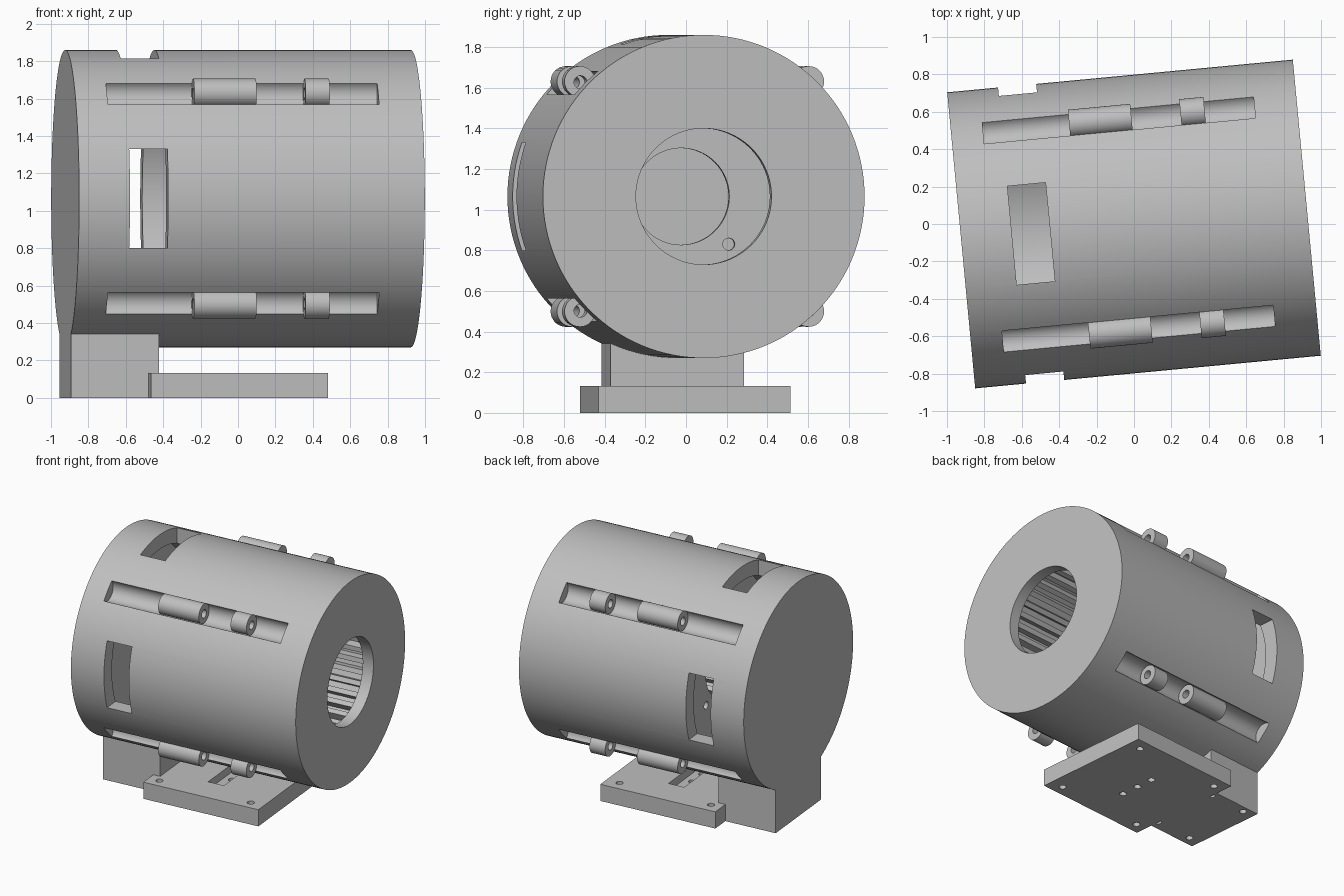
import bpy, bmesh, math
from mathutils import Matrix, Vector

if "Cube" in bpy.data.objects:
    bpy.data.objects.remove(bpy.data.objects["Cube"], do_unlink=True)

AXIS_Z = 1.065
RADIUS = 0.795
HALF = 0.928
YAW = math.radians(5.4)

grey = bpy.data.materials.new("plain grey")
grey.use_nodes = True
grey.diffuse_color = (0.52, 0.52, 0.52, 1)
grey.node_tree.nodes["Principled BSDF"].inputs["Base Color"].default_value = grey.diffuse_color


def finish(name, bm):
    bmesh.ops.recalc_face_normals(bm, faces=bm.faces)
    mesh = bpy.data.meshes.new(name)
    bm.to_mesh(mesh)
    bm.free()
    mesh.materials.append(grey)
    obj = bpy.data.objects.new(name, mesh)
    bpy.context.collection.objects.link(obj)
    return obj


def prism(name, s0, s1, points):
    """Extrude a (y, z) outline along x."""
    bm = bmesh.new()
    face = bm.faces.new([bm.verts.new((s0, y, z)) for y, z in points])
    out = bmesh.ops.extrude_face_region(bm, geom=[face])
    moved = [v for v in out["geom"] if isinstance(v, bmesh.types.BMVert)]
    bmesh.ops.translate(bm, verts=moved, vec=(s1 - s0, 0, 0))
    return finish(name, bm)


def rod(name, s0, s1, r, y=0, z=AXIS_Z, sides=32):
    turn = [2 * math.pi * i / sides for i in range(sides)]
    return prism(name, s0, s1, [(y + r * math.cos(a), z + r * math.sin(a)) for a in turn])


def box(name, x0, x1, y0, y1, z0, z1):
    return prism(name, x0, x1, [(y0, z0), (y1, z0), (y1, z1), (y0, z1)])


def drill(x, y, r, z0, z1):
    bm = bmesh.new()
    bmesh.ops.create_cone(bm, cap_ends=True, segments=20, radius1=r, radius2=r,
                          depth=z1 - z0, matrix=Matrix.Translation((x, y, (z0 + z1) / 2)))
    return finish("drill", bm)


def boolean(obj, tool, operation="DIFFERENCE"):
    mod = obj.modifiers.new("cut", "BOOLEAN")
    mod.operation = operation
    mod.solver = "EXACT"
    mod.object = tool
    bpy.context.view_layer.update()
    graph = bpy.context.evaluated_depsgraph_get()
    mesh = bpy.data.meshes.new_from_object(obj.evaluated_get(graph))
    obj.modifiers.clear()
    obj.data = mesh
    bpy.data.objects.remove(tool, do_unlink=True)


# Drum with end opening, toothed chamber, partition and rear chamber
drum = rod("drum_housing", -HALF, HALF, RADIUS, sides=128)
boolean(drum, rod("rear_chamber", -0.80, -0.30, 0.68, sides=96))
TEETH = 36
outline = []
for i in range(TEETH):
    for part, r in ((0.0, 0.47), (0.45, 0.47), (0.5, 0.53), (0.95, 0.53)):
        a = 2 * math.pi * (i + part) / TEETH
        outline.append((r * math.cos(a), AXIS_Z + r * math.sin(a)))
boolean(drum, prism("toothed_chamber", -0.25, 0.84, outline))
boolean(drum, rod("end_opening", 0.7, 1.1, 0.335, sides=80))
boolean(drum, rod("partition_hole", -0.4, -0.1, 0.238, sides=64))
boolean(drum, rod("bolt_hole", -0.4, -0.1, 0.03, 0.235, 0.83, 20))

# Windows on the front, back and top
boolean(drum, box("side_windows", -0.655, -0.45, -1, 1, AXIS_Z - 0.265, AXIS_Z + 0.265))
boolean(drum, box("top_window", -0.655, -0.45, -0.265, 0.265, AXIS_Z, 2))

# Hinge grooves and knuckles at the four diagonals
knuckles = []
for sy, side in ((-1, "front"), (1, "back")):
    for sz, level in ((-1, "lower"), (1, "upper")):
        offset = 0.5625
        y, z = sy * offset, AXIS_Z + sz * offset
        boolean(drum, rod("groove", -0.757, 0.70, 0.081, y, z))
        for size, s0, s1 in (("long", -0.295, 0.04), ("short", 0.303, 0.433)):
            knuckle = rod(f"{side}_{level}_{size}_knuckle", s0, s1, 0.076,
                          y + sy * 0.003, z + sz * 0.003)
            boolean(knuckle, rod("pin_hole", s0 - 0.1, s1 + 0.1, 0.032, y, z, 24))
            knuckles.append(knuckle)

# Support block shaped to the underside of the drum
block = box("support_block", -HALF, -0.455, -0.33, 0.33, 0, 0.5)
boolean(block, rod("drum_seat", -1.2, 0, RADIUS, sides=128))
for x in (-0.83, -0.51):
    for y in (-0.26, 0.28):
        boolean(block, drill(x, y, 0.026, -0.1, 0.12))

# Square base plate with a recess and bolt holes
plate = box("base_plate", -0.512, 0.438, -0.475, 0.475, 0, 0.132)
boolean(plate, box("recess", -0.11, 0.02, -0.24, 0.22, 0.07, 0.3))
for x in (-0.425, 0.33):
    for y in (-0.395, 0.385):
        boolean(plate, drill(x, y, 0.026, -0.1, 0.3))
for y in (-0.155, -0.01, 0.13):
    boolean(plate, drill(-0.045, y, 0.026, -0.1, 0.3))

# Turn everything about the vertical and shade
bpy.ops.object.select_all(action="DESELECT")
for obj in [drum, block, plate] + knuckles:
    obj.data.transform(Matrix.Rotation(YAW, 4, "Z"))
    obj.select_set(True)
bpy.context.view_layer.objects.active = drum
bpy.ops.object.shade_smooth_by_angle(angle=math.radians(30))
